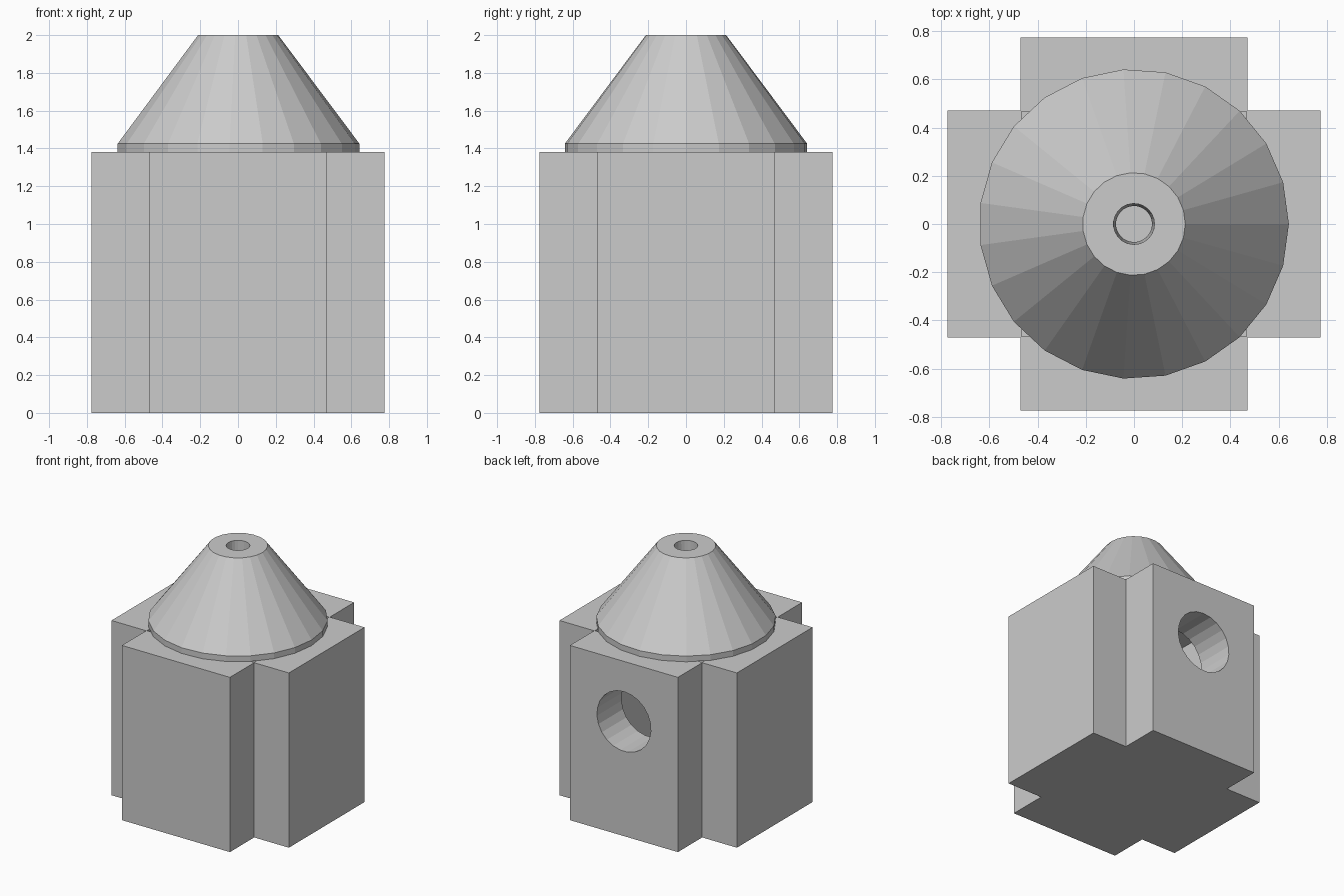
import bpy, bmesh
from math import tau, pi
from mathutils import Matrix, Vector

cube = bpy.data.objects.get("Cube")
if cube:
    bpy.data.objects.remove(cube, do_unlink=True)

grey = bpy.data.materials.new("light_grey")
grey.use_nodes = True
grey.diffuse_color = (0.6, 0.6, 0.6, 1)
grey.node_tree.nodes["Principled BSDF"].inputs["Base Color"].default_value = (0.6, 0.6, 0.6, 1)

OUT, ARM, TOP = 0.775, 0.472, 1.38   # reach, arm half width, wall height
SIDES = 23


def make_object(name, bm, helper=False):
    bmesh.ops.recalc_face_normals(bm, faces=bm.faces)
    mesh = bpy.data.meshes.new(name)
    bm.to_mesh(mesh)
    bm.free()
    mesh.materials.append(grey)
    obj = bpy.data.objects.new(name, mesh)
    bpy.context.collection.objects.link(obj)
    if helper:
        obj.hide_render = True
        obj.hide_viewport = True
        obj.display_type = 'WIRE'
    return obj


def cut(obj, cutter):
    mod = obj.modifiers.new(cutter.name, 'BOOLEAN')
    mod.operation = 'DIFFERENCE'
    mod.solver = 'EXACT'
    mod.object = cutter


# Cross-shaped body: one quarter outline turned four times, then extruded
bm = bmesh.new()
corner = [(OUT, -ARM), (OUT, ARM), (ARM, ARM)]
outline = []
for turn in range(4):
    spin = Matrix.Rotation(turn * pi / 2, 3, 'Z')
    outline += [bm.verts.new(spin @ Vector((x, y, 0))) for x, y in corner]
base = bm.faces.new(outline)
raised = bmesh.ops.extrude_face_region(bm, geom=[base])["geom"]
bmesh.ops.translate(bm, vec=(0, 0, TOP),
                    verts=[g for g in raised if isinstance(g, bmesh.types.BMVert)])
body = make_object("body", bm)

# Hollow chamber, open under the roof
bm = bmesh.new()
floor, inner = 0.02, ARM - 0.004
bmesh.ops.create_cube(bm, size=1)
bmesh.ops.scale(bm, vec=(2 * inner, 2 * inner, TOP), verts=bm.verts)
bmesh.ops.translate(bm, vec=(0, 0, floor + TOP / 2), verts=bm.verts)
cut(body, make_object("chamber_cutter", bm, helper=True))

# Round entrance in the back wall
bm = bmesh.new()
bmesh.ops.create_cone(bm, cap_ends=True, segments=SIDES, radius1=0.236, radius2=0.236, depth=0.6,
                      matrix=Matrix.Translation((0, 0.62, 0.905)) @ Matrix.Rotation(pi / 2, 4, 'X'))
cut(body, make_object("entrance_cutter", bm, helper=True))

# Conical roof with a short rim and a narrow tapered bore
bm = bmesh.new()
profile = [(0.075, TOP), (0.643, TOP), (0.643, 1.425), (0.213, 2), (0.085, 2)]
verts = [bm.verts.new((r, 0, z)) for r, z in profile]
edges = [bm.edges.new((verts[i - 1], verts[i])) for i in range(len(verts))]
bmesh.ops.spin(bm, geom=verts + edges, cent=(0, 0, 0), axis=(0, 0, 1), angle=tau,
               steps=SIDES, use_merge=True)
bmesh.ops.remove_doubles(bm, verts=bm.verts, dist=0.0001)
make_object("roof", bm)
